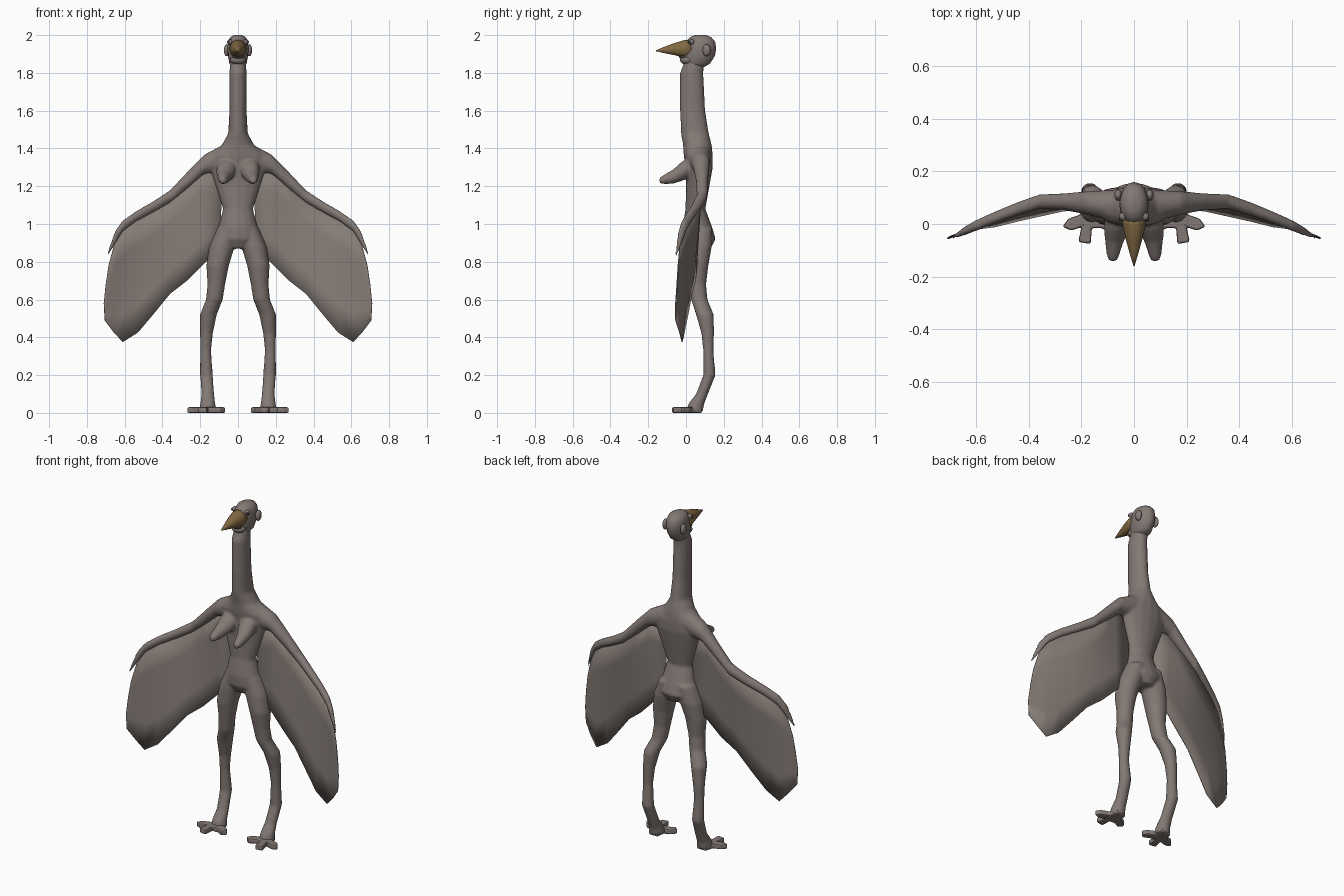
import bpy, bmesh, math
from mathutils import Vector

if "Cube" in bpy.data.objects:
    bpy.data.objects.remove(bpy.data.objects["Cube"])


def material(name, rgb):
    m = bpy.data.materials.new(name)
    m.diffuse_color = (*rgb, 1)
    m.use_nodes = True
    m.node_tree.nodes["Principled BSDF"].inputs["Base Color"].default_value = m.diffuse_color
    return m


SKIN = material("grey_brown_skin", (0.225, 0.19, 0.175))
WING = material("wing_membrane_grey", (0.235, 0.2, 0.18))
BEAK = material("horn_beak", (0.22, 0.14, 0.055))
DARK = material("dark_eye", (0.05, 0.04, 0.035))


def loft(bm, rows, axis, sides=16):
    """Skin elliptical rings (x, y, z, ra, rb) lying across the given axis."""
    rings = []
    for x, y, z, a, b in rows:
        ring = []
        for i in range(sides):
            t = math.tau * i / sides
            u, v = a * math.cos(t), b * math.sin(t)
            off = {"z": (u, v, 0), "y": (u, 0, v), "x": (0, u, v)}[axis]
            ring.append(bm.verts.new(Vector((x, y, z)) + Vector(off)))
        rings.append(ring)
    faces = [bm.faces.new(rings[0]), bm.faces.new(rings[-1])]
    for p, q in zip(rings, rings[1:]):
        for i in range(sides):
            j = (i + 1) % sides
            faces.append(bm.faces.new((p[i], p[j], q[j], q[i])))
    bmesh.ops.recalc_face_normals(bm, faces=faces)


def finish(bm, name, mat, smooth=True):
    me = bpy.data.meshes.new(name)
    bmesh.ops.recalc_face_normals(bm, faces=bm.faces)
    bm.to_mesh(me)
    bm.free()
    for p in me.polygons:
        p.use_smooth = smooth
    me.materials.append(mat)
    ob = bpy.data.objects.new(name, me)
    bpy.context.collection.objects.link(ob)
    return ob


def ellipsoid(name, loc, size, mat):
    bm = bmesh.new()
    bmesh.ops.create_uvsphere(bm, u_segments=12, v_segments=8, radius=1)
    bmesh.ops.scale(bm, vec=size, verts=bm.verts)
    bmesh.ops.translate(bm, vec=loc, verts=bm.verts)
    return finish(bm, name, mat)


# Body: trunk, neck, chest, arms and legs fused into one smooth skin
bm = bmesh.new()
trunk = [(1.88, .05, .04, .05), (1.8, .03, .046, .062), (1.6, .035, .046, .067),
         (1.48, .047, .052, .074), (1.42, .06, .085, .076), (1.36, .065, .15, .077),
         (1.3, .07, .15, .072), (1.2, .062, .118, .062), (1.08, .05, .08, .053),
         (.98, .06, .105, .08), (.92, .07, .115, .088), (.87, .07, .06, .06)]
loft(bm, [(0, y, z, a, b) for z, y, a, b in trunk], "z")
leg = [(.06, .07, .98, .05, .07), (.085, .065, .88, .068, .072), (.108, .057, .78, .06, .062),
       (.115, .06, .68, .047, .047), (.125, .07, .6, .045, .044), (.157, .1, .52, .045, .047),
       (.167, .115, .42, .034, .034), (.171, .118, .33, .029, .027), (.167, .124, .2, .034, .033),
       (.16, .085, .1, .034, .032), (.16, .055, .05, .04, .042), (.16, .045, .008, .045, .045)]
arm = [(.08, .07, 1.35, .06, .07), (.18, .08, 1.315, .045, .052), (.27, .085, 1.23, .032, .045),
       (.36, .085, 1.145, .028, .034), (.45, .055, 1.09, .026, .03), (.54, .02, 1.04, .023, .028),
       (.61, -.01, .99, .021, .03), (.65, -.03, .93, .016, .036), (.688, -.05, .845, .008, .014)]
breast = [(.06, .04, 1.31, .05, .05), (.065, -.02, 1.28, .05, .052), (.075, -.07, 1.25, .035, .038),
          (.08, -.12, 1.235, .024, .024), (.08, -.142, 1.23, .015, .015)]
for s in (1, -1):
    for rows, axis in ((leg, "z"), (arm, "x"), (breast, "y")):
        loft(bm, [(s * r[0], *r[1:]) for r in rows], axis)
body = finish(bm, "body", SKIN)
rm = body.modifiers.new("fuse", "REMESH")
rm.mode = "VOXEL"
rm.voxel_size = 0.008
rm.use_smooth_shade = True
sm = body.modifiers.new("soften", "SMOOTH")
sm.factor = 0.5
sm.iterations = 6

# Wing membranes: (top point, bottom point) columns hanging from the arm
columns = [((.08, .06, 1.24), (.10, .06, .86)), ((.2, .075, 1.3), (.18, .06, .79)),
           ((.29, .085, 1.21), (.27, .05, .7)), ((.37, .08, 1.13), (.36, .03, .63)),
           ((.45, .055, 1.08), (.45, .01, .52)), ((.53, .025, 1.04), (.53, -.01, .425)),
           ((.6, -.005, 1.0), (.61, -.02, .375)), ((.65, -.03, .91), (.66, -.035, .43)),
           ((.685, -.042, .78), (.705, -.055, .49)), ((.70, -.048, .68), (.71, -.055, .58))]
# Webbed feet: outline with three splayed toes
foot = [(.13, .085), (.19, .085), (.205, .035), (.25, .02), (.272, -.01), (.24, -.025),
        (.2, -.012), (.212, -.068), (.165, -.076), (.16, -.015), (.125, -.015), (.09, -.035),
        (.065, -.01), (.085, .015), (.125, .035)]
for s, side in ((1, "left"), (-1, "right")):
    bm = bmesh.new()
    grid = [[bm.verts.new(Vector((s * a[0], *a[1:])).lerp(Vector((s * b[0], *b[1:])), k / 4))
             for k in range(5)] for a, b in columns]
    for p, q in zip(grid, grid[1:]):
        for k in range(4):
            bm.faces.new((p[k], p[k + 1], q[k + 1], q[k]))
    wing = finish(bm, side + "_wing_membrane", WING)
    so = wing.modifiers.new("thickness", "SOLIDIFY")
    so.thickness = 0.005
    so.offset = 0

    bm = bmesh.new()
    base = bm.faces.new([bm.verts.new((s * x, y, 0)) for x, y in foot])
    ext = bmesh.ops.extrude_face_region(bm, geom=[base])
    top = [v for v in ext["geom"] if isinstance(v, bmesh.types.BMVert)]
    bmesh.ops.translate(bm, vec=(0, 0, .03), verts=top)
    ob = finish(bm, side + "_foot", SKIN, False)
    bv = ob.modifiers.new("round", "BEVEL")
    bv.width = 0.008
    bv.segments = 2

    # Ears and eyes
    ellipsoid(side + "_ear", (s * .06, .11, 1.92), (.015, .022, .032), SKIN)
    ellipsoid(side + "_eye_socket", (s * .043, .028, 1.963), (.014, .016, .015), SKIN)
    ellipsoid(side + "_eye", (s * .049, .02, 1.963), (.009, .01, .009), DARK)

# Head and lower jaw
bm = bmesh.new()
head = [(1.83, .05, .03, .045), (1.85, .06, .046, .068), (1.89, .068, .053, .085),
        (1.93, .077, .056, .083), (1.965, .077, .053, .077), (1.988, .077, .042, .058),
        (2.0, .077, .022, .03)]
loft(bm, [(0, y, z, a, b) for z, y, a, b in head], "z")
finish(bm, "head", SKIN)
ellipsoid("lower_jaw", (0, .01, 1.868), (.042, .042, .026), SKIN)

# Beak
bm = bmesh.new()
loft(bm, [(0, .03, 1.927, .046, .05), (0, -.005, 1.927, .044, .05), (0, -.06, 1.926, .031, .034),
          (0, -.12, 1.921, .014, .016), (0, -.16, 1.917, .002, .002)], "y", 10)
finish(bm, "beak", BEAK)
# Dark mouth opening under the beak
ellipsoid("mouth", (0, -.012, 1.885), (.03, .025, .012), DARK)
